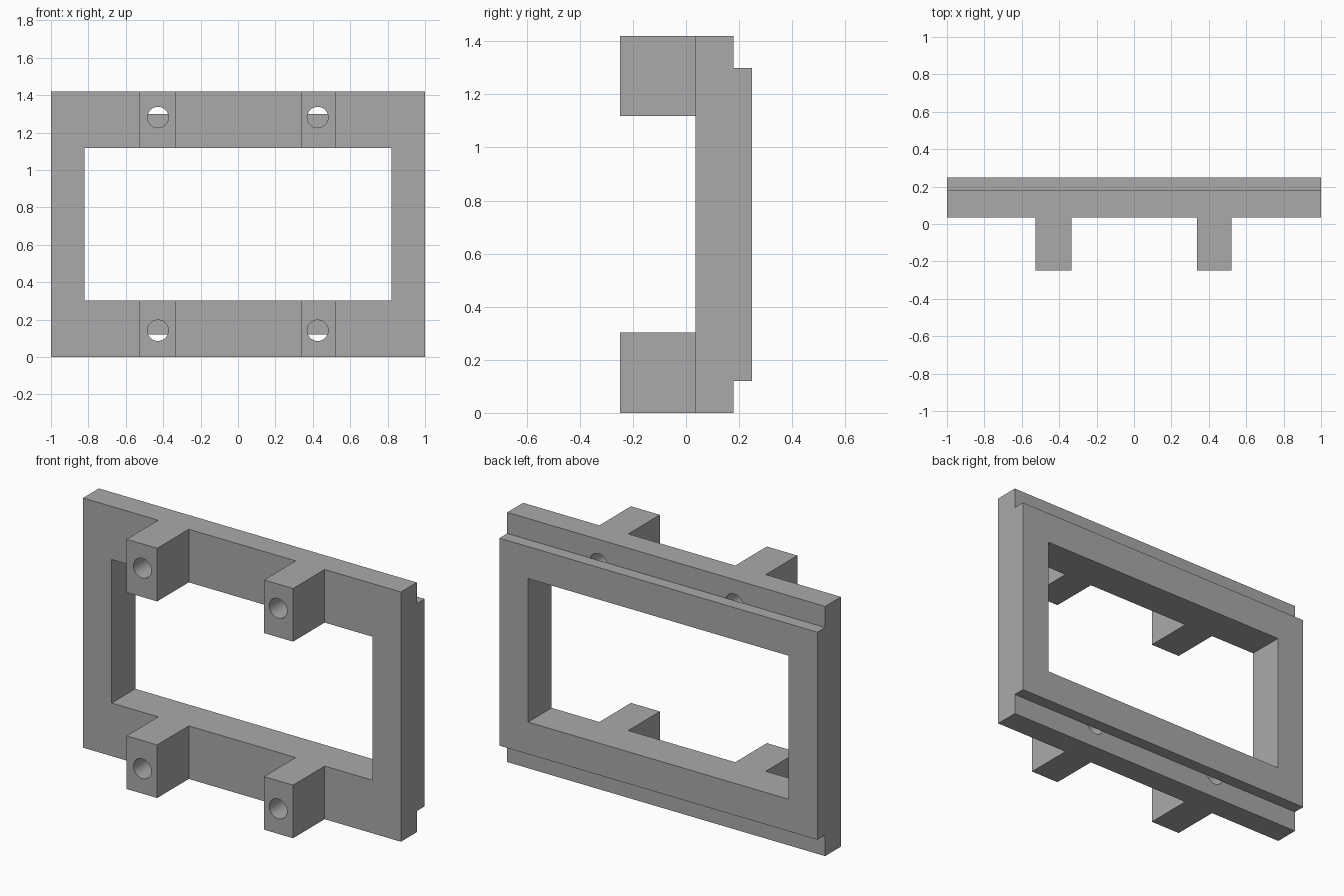
import bpy, bmesh
from math import pi
from mathutils import Matrix, Vector

cube = bpy.data.objects.get("Cube")
if cube:
    bpy.data.objects.remove(cube, do_unlink=True)

HEIGHT = 1.42
RAIL = 0.302                 # height of the top and bottom rails
FRONT, STEP, BACK = 0.036, 0.178, 0.248
LIP = 0.12                   # set-back of the raised rear panel

grey = bpy.data.materials.new("plain grey")
grey.use_nodes = True
colour = (0.4, 0.4, 0.4, 1)
grey.diffuse_color = colour
grey.node_tree.nodes["Principled BSDF"].inputs["Base Color"].default_value = colour


def make_object(name, bm):
    bmesh.ops.recalc_face_normals(bm, faces=bm.faces)
    mesh = bpy.data.meshes.new(name)
    bm.to_mesh(mesh)
    bm.free()
    mesh.materials.append(grey)
    obj = bpy.data.objects.new(name, mesh)
    bpy.context.collection.objects.link(obj)
    return obj


def box(name, low, high):
    low, high = Vector(low), Vector(high)
    bm = bmesh.new()
    matrix = Matrix.Translation((low + high) / 2) @ Matrix.Diagonal((*(high - low), 1))
    bmesh.ops.create_cube(bm, size=1, matrix=matrix)
    return make_object(name, bm)


def combine(target, tool, operation):
    mod = target.modifiers.new(operation.title(), 'BOOLEAN')
    mod.operation, mod.solver, mod.object = operation, 'EXACT', tool
    bpy.context.view_layer.objects.active = target
    bpy.ops.object.modifier_apply(modifier=mod.name)
    bpy.data.objects.remove(tool, do_unlink=True)


# Frame: stepped side profile extruded across the width
profile = [(FRONT, 0), (STEP, 0), (STEP, LIP), (BACK, LIP),
           (BACK, HEIGHT - LIP), (STEP, HEIGHT - LIP), (STEP, HEIGHT), (FRONT, HEIGHT)]
bm = bmesh.new()
face = bm.faces.new([bm.verts.new((-1, y, z)) for y, z in profile])
result = bmesh.ops.extrude_face_region(bm, geom=[face])
bmesh.ops.translate(bm, vec=(2, 0, 0),
                    verts=[v for v in result["geom"] if isinstance(v, bmesh.types.BMVert)])
frame = make_object("mounting_frame", bm)

# Rectangular window
combine(frame, box("window_cutter", (-0.82, -1, RAIL), (0.82, 1, HEIGHT - RAIL)), 'DIFFERENCE')

# Four front mounting blocks, flush with the rails
for x1, x2 in ((-0.527, -0.335), (0.338, 0.52)):
    for z in (0, HEIGHT - RAIL):
        combine(frame, box("mounting_block", (x1, -BACK, z), (x2, 0.1, z + RAIL)), 'UNION')

# Bolt holes, stopping at the raised rear panel
for x in (-0.428, 0.426):
    for z in (0.142, HEIGHT - 0.138):
        bm = bmesh.new()
        start = -0.4
        matrix = Matrix.Translation((x, (start + STEP) / 2, z)) @ Matrix.Rotation(pi / 2, 4, 'X')
        bmesh.ops.create_cone(bm, cap_ends=True, segments=40, radius1=0.056, radius2=0.056,
                              depth=STEP - start, matrix=matrix)
        combine(frame, make_object("hole_cutter", bm), 'DIFFERENCE')

# Smooth hole walls with crisp edges
bpy.ops.object.select_all(action='DESELECT')
frame.select_set(True)
bpy.context.view_layer.objects.active = frame
bpy.ops.object.shade_smooth_by_angle(angle=pi / 6)
